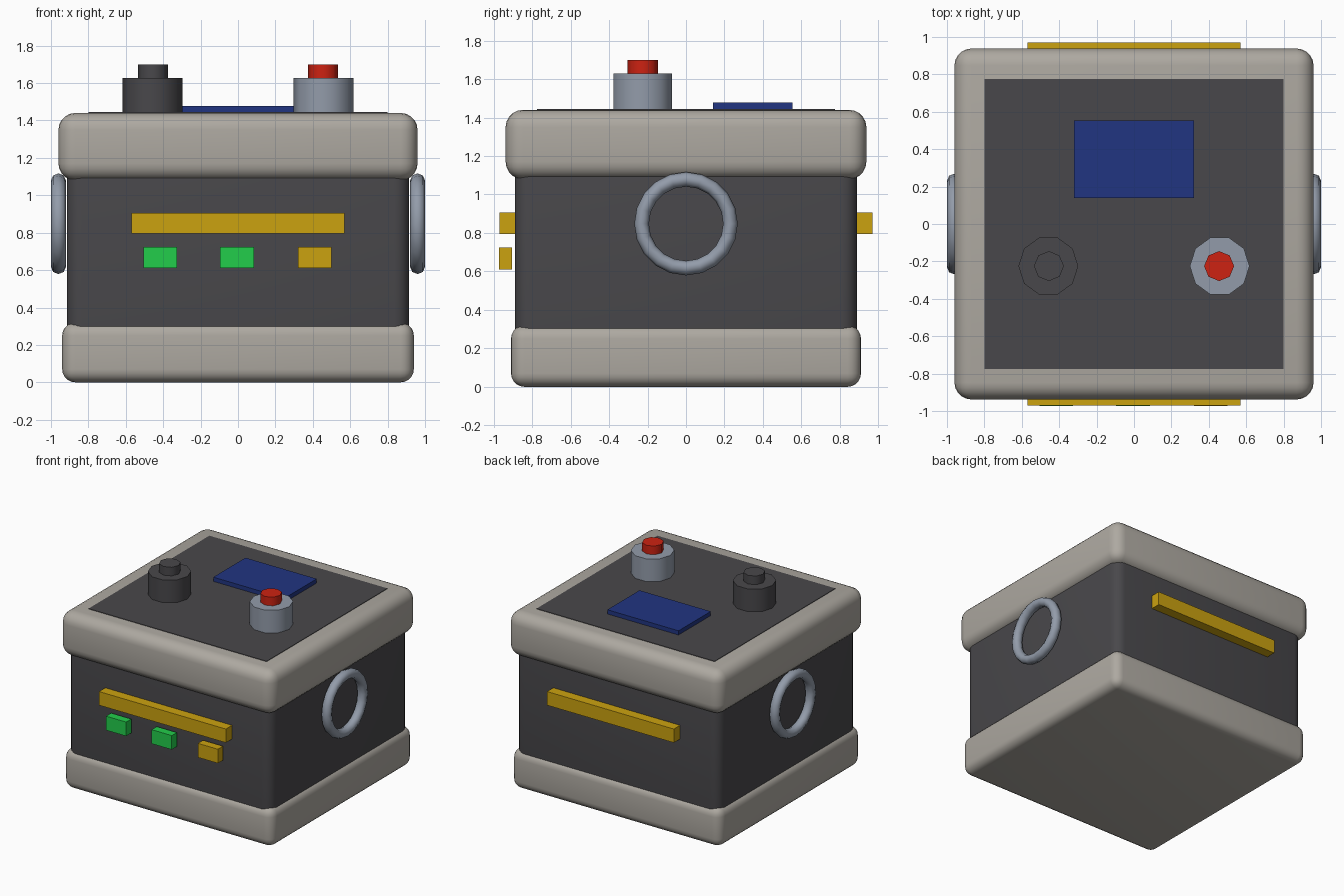
import bpy, math

if "Cube" in bpy.data.objects:
    bpy.data.objects.remove(bpy.data.objects["Cube"])


def mat(name, r, g, b):
    m = bpy.data.materials.new(name)
    m.diffuse_color = (r, g, b, 1)
    m.use_nodes = True
    m.node_tree.nodes["Principled BSDF"].inputs["Base Color"].default_value = m.diffuse_color
    return m


BEIGE = mat("warm_grey", 0.42, 0.395, 0.355)
DARK = mat("charcoal", 0.066, 0.064, 0.070)
YELLOW = mat("yellow", 0.60, 0.36, 0.005)
GREEN = mat("green", 0.016, 0.61, 0.07)
BLUE = mat("blue", 0.015, 0.035, 0.22)
RED = mat("red", 0.61, 0.016, 0.006)
SILVER = mat("silver", 0.29, 0.33, 0.40)


def finish(name, material, smooth=True):
    ob = bpy.context.object
    ob.name = name
    ob.data.materials.append(material)
    if smooth:
        bpy.ops.object.shade_smooth_by_angle(angle=math.radians(50))
    return ob


def box(name, x, y, z, material, bevel=0):
    """Box from (min, max) pairs, with optional rounded edges."""
    bpy.ops.mesh.primitive_cube_add(size=1, location=[sum(p) / 2 for p in (x, y, z)])
    ob = bpy.context.object
    ob.scale = [p[1] - p[0] for p in (x, y, z)]
    bpy.ops.object.transform_apply(location=False, rotation=False, scale=True)
    if bevel:
        mod = ob.modifiers.new("round", "BEVEL")
        mod.width, mod.segments = bevel, 5
        bpy.ops.object.modifier_apply(modifier="round")
    return finish(name, material, bool(bevel))


def cylinder(name, x, y, z, radius, sides, material):
    bpy.ops.mesh.primitive_cylinder_add(
        vertices=sides, radius=radius, depth=z[1] - z[0],
        location=(x, y, sum(z) / 2), rotation=(0, 0, math.pi / 2))
    return finish(name, material)


# Main shell: base, body, lid and inset top panel
box("base", (-0.94, 0.94), (-0.91, 0.91), (0, 0.32), BEIGE, 0.07)
box("body", (-0.915, 0.915), (-0.89, 0.89), (0.02, 1.36), DARK, 0.08)
box("lid", (-0.96, 0.96), (-0.938, 0.938), (1.08, 1.44), BEIGE, 0.09)
box("top_panel", (-0.80, 0.80), (-0.775, 0.775), (1.40, 1.444), DARK)

# Screen on the top
box("screen", (-0.32, 0.32), (0.14, 0.553), (1.43, 1.478), BLUE)

# Yellow bars on front and back
for side, s in (("front", -1), ("back", 1)):
    box(side + "_bar", (-0.57, 0.57), sorted((s * 0.87, s * 0.97)), (0.795, 0.906), YELLOW)

# Row of front indicator buttons
for i, (x, m) in enumerate(((-0.415, GREEN), (-0.005, GREEN), (0.41, YELLOW))):
    box(f"button_{i + 1}", (x - 0.09, x + 0.09), (-0.972, -0.906), (0.61, 0.724), m)

# Two stepped knobs on the top
for side, s, lower, upper in (("left", -1, DARK, DARK), ("right", 1, SILVER, RED)):
    cylinder(side + "_knob", s * 0.458, -0.225, (1.42, 1.628), 0.16, 10, lower)
    cylinder(side + "_knob_cap", s * 0.455, -0.225, (1.60, 1.698), 0.08, 8, upper)

# Side rings
for side, s in (("left", -1), ("right", 1)):
    bpy.ops.mesh.primitive_torus_add(
        major_radius=0.231, minor_radius=0.038, major_segments=20, minor_segments=8,
        location=(s * 0.96, 0, 0.848), rotation=(0, math.pi / 2, 0))
    bpy.context.object.scale.z = 1.05
    finish(side + "_ring", SILVER)
